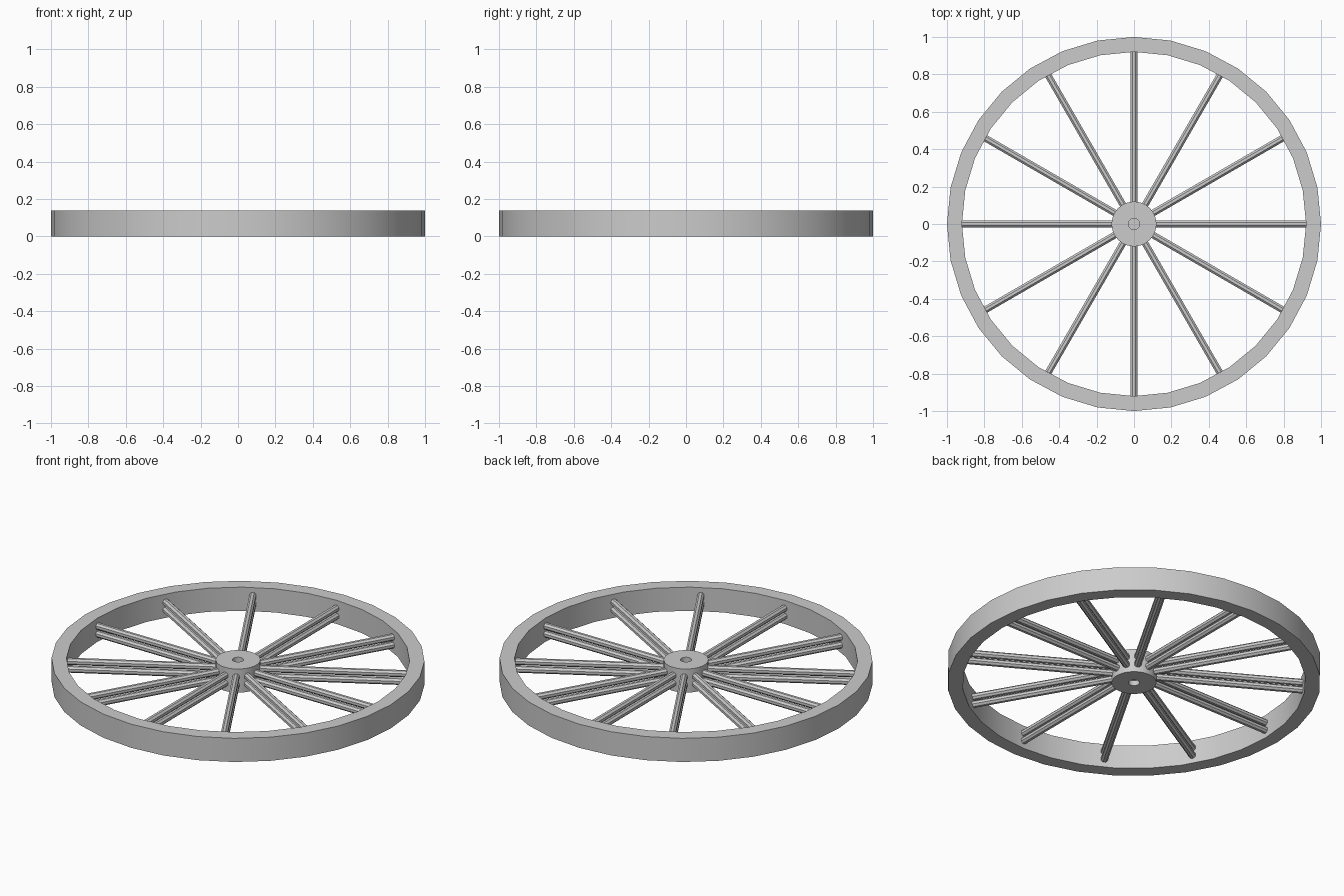
import bpy, bmesh
from math import sin, cos, pi, radians
from mathutils import Matrix

if "Cube" in bpy.data.objects:
    bpy.data.objects.remove(bpy.data.objects["Cube"])

H = 0.14  # wheel thickness


def finish(bm, name):
    bmesh.ops.recalc_face_normals(bm, faces=bm.faces)
    me = bpy.data.meshes.new(name)
    bm.to_mesh(me)
    bm.free()
    ob = bpy.data.objects.new(name, me)
    bpy.context.collection.objects.link(ob)
    bpy.ops.object.select_all(action='DESELECT')
    bpy.context.view_layer.objects.active = ob
    ob.select_set(True)
    bpy.ops.object.shade_smooth_by_angle(angle=radians(30))
    return ob


def lathe(name, profile, sides, closed):
    """Revolve an (r, z) profile around z; open profiles get end caps."""
    bm = bmesh.new()
    rings = [[bm.verts.new((r * cos(2 * pi * i / sides), r * sin(2 * pi * i / sides), z))
              for i in range(sides)] for r, z in profile]
    pairs = list(zip(rings, rings[1:]))
    if closed:
        pairs.append((rings[-1], rings[0]))
    else:
        bm.faces.new(rings[0])
        bm.faces.new(rings[-1])
    for a, b in pairs:
        for i in range(sides):
            j = (i + 1) % sides
            bm.faces.new((a[i], a[j], b[j], b[i]))
    return finish(bm, name)


# Outer rim band
lathe("rim", [(1, 0), (1, H), (0.92, H), (0.92, 0)], 32, True)

# Hub with an axle recess on both faces
lathe("hub", [(0.03, 0.03), (0.03, 0), (0.12, 0), (0.12, H), (0.03, H), (0.03, H - 0.03)], 32, False)

# Two stacked layers of twelve eight-sided spokes
R0, R1, SR = 0.11, 0.92, 0.0195
for layer, z in (("lower", 0.047), ("upper", 0.093)):
    bm = bmesh.new()
    for k in range(12):
        m = (Matrix.Rotation(k * pi / 6, 4, 'Z')
             @ Matrix.Translation(((R0 + R1) / 2, 0, z))
             @ Matrix.Rotation(pi / 2, 4, 'Y')
             @ Matrix.Rotation(pi / 8, 4, 'Z'))
        bmesh.ops.create_cone(bm, cap_ends=True, segments=8, radius1=SR, radius2=SR,
                              depth=R1 - R0, matrix=m)
    finish(bm, layer + "_spokes")
